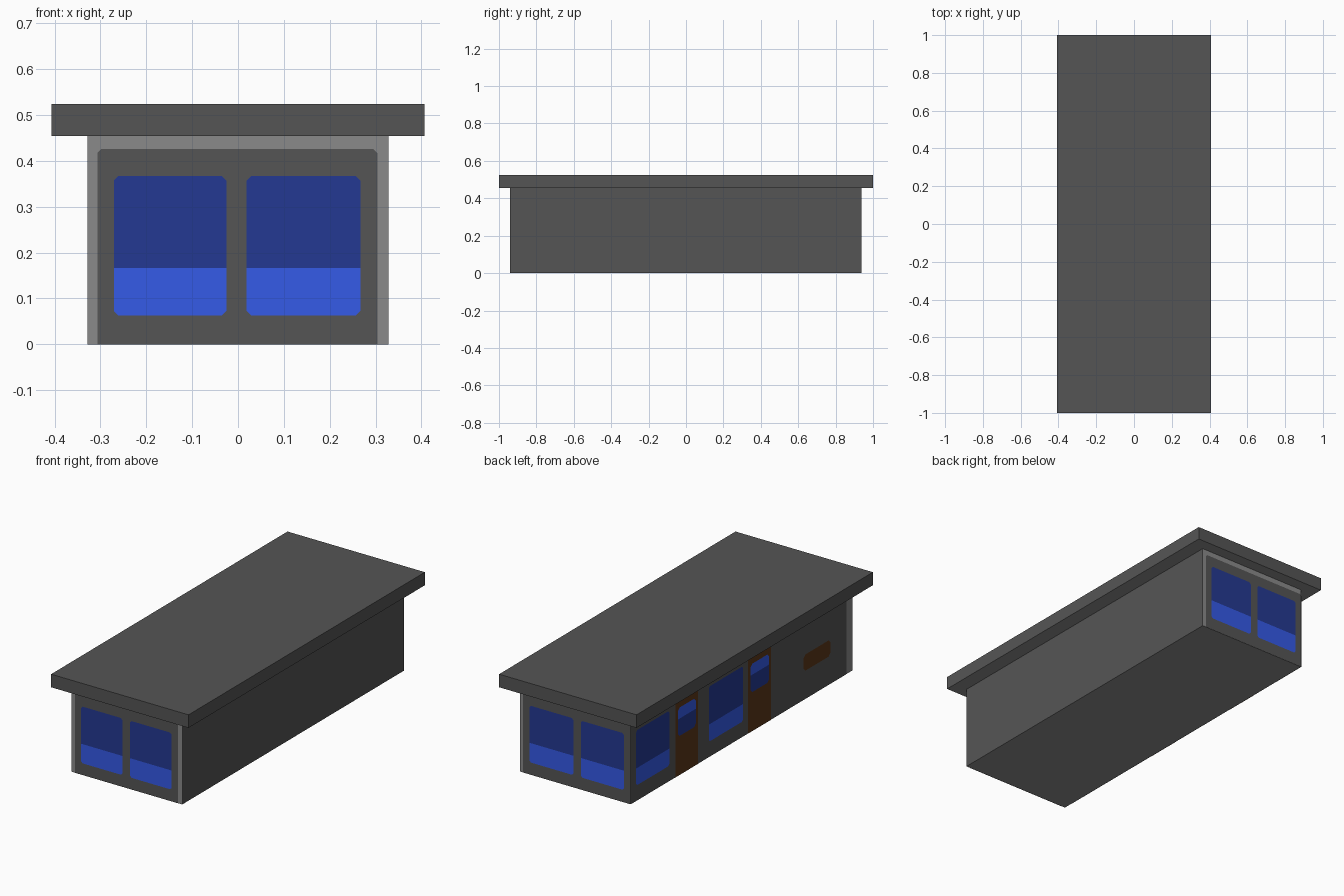
import bpy, bmesh
from mathutils import Vector

if "Cube" in bpy.data.objects:
    bpy.data.objects.remove(bpy.data.objects["Cube"])


def lin(c):
    return c / 12.92 if c <= 0.04045 else ((c + 0.055) / 1.055) ** 2.4


def material(name, hexcode):
    m = bpy.data.materials.new(name)
    rgb = [lin(int(hexcode[i:i + 2], 16) / 255) for i in (0, 2, 4)]
    m.diffuse_color = (*rgb, 1)
    m.use_nodes = True
    m.node_tree.nodes["Principled BSDF"].inputs["Base Color"].default_value = m.diffuse_color
    return m


DARK = material("dark_grey", "555555")
GREY = material("light_grey", "8A8A8A")
NAVY = material("dark_glass", "243992")
BLUE = material("bright_glass", "365CEB")
BROWN = material("brown_wood", "5B3718")

# Body extents
BX, BY0, BY1, BZ = 0.328, -0.94, 0.937, 0.454
# wall name -> outward normal, plane position
WALLS = {"front": (Vector((0, -1, 0)), -BY0),
         "back": (Vector((0, 1, 0)), BY1),
         "left": (Vector((-1, 0, 0)), BX)}
DOWN = Vector((0, 0, -1))


def finish(name, bm, mats):
    me = bpy.data.meshes.new(name)
    bm.to_mesh(me)
    bm.free()
    for m in mats:
        me.materials.append(m)
    ob = bpy.data.objects.new(name, me)
    bpy.context.collection.objects.link(ob)
    return ob


def box(name, x0, x1, y0, y1, z0, z1, light_sides):
    """Dark box whose faces looking along light_sides are light grey."""
    bm = bmesh.new()
    bmesh.ops.create_cube(bm, size=1)
    for v in bm.verts:
        v.co = Vector(((x0 + x1) / 2 + v.co.x * (x1 - x0),
                       (y0 + y1) / 2 + v.co.y * (y1 - y0),
                       (z0 + z1) / 2 + v.co.z * (z1 - z0)))
    bm.normal_update()
    for f in bm.faces:
        if any(f.normal.dot(n) > 0.9 for n in light_sides):
            f.material_index = 1
    return finish(name, bm, [DARK, GREY])


def plate(name, wall, u0, u1, z0, z1, layer, mats, cut=0.0, base_cut=True, split=None):
    """Thin painted panel with clipped corners, optionally two-tone at height split."""
    n, dist = WALLS[wall]
    b = cut if base_cut else 0.0
    outline = [(u0 + b, z0), (u1 - b, z0), (u1, z0 + b), (u1, z1 - cut),
               (u1 - cut, z1), (u0 + cut, z1), (u0, z1 - cut), (u0, z0 + b)]
    off = n * (dist + 0.001 * layer)
    along = Vector((0, 1, 0)) if wall == "left" else Vector((1, 0, 0))
    bm = bmesh.new()
    bm.faces.new([bm.verts.new(off + along * u + Vector((0, 0, z))) for u, z in outline])
    bmesh.ops.remove_doubles(bm, verts=bm.verts[:], dist=1e-5)
    if split is not None:
        bmesh.ops.bisect_plane(bm, geom=bm.verts[:] + bm.edges[:] + bm.faces[:],
                               plane_co=(0, 0, split), plane_no=(0, 0, 1))
    bm.normal_update()
    for f in bm.faces:
        if f.normal.dot(n) < 0:
            f.normal_flip()
        if split is not None and f.calc_center_median().z > split:
            f.material_index = 1
    return finish(name, bm, mats)


# Main volumes, light underneath
box("body", -BX, BX, BY0, BY1, 0, BZ, [n for n, _ in WALLS.values()] + [DOWN])
box("flat_roof", -0.407, 0.407, -1, 1, BZ, 0.524, [DOWN])

# Dark wall panels leaving light trim at the edges
plate("front_panel", "front", -0.307, 0.304, 0, 0.426, 1, [DARK], 0.009, False)
plate("back_panel", "back", -BX, 0.308, 0, 0.426, 1, [DARK], 0.009, False)
plate("left_panel", "left", -0.888, BY1, 0, 0.426, 1, [DARK], 0.009, False)

# Large two-tone windows
WINDOWS = [("front", -0.271, -0.025, 0.063, 0.367, 0.166),
           ("front", 0.019, 0.267, 0.063, 0.367, 0.166),
           ("back", -0.29, -0.034, 0.066, 0.37, 0.17),
           ("back", 0.009, 0.271, 0.066, 0.37, 0.17),
           ("left", 0.612, 0.893, 0.083, 0.378, 0.175),
           ("left", -0.012, 0.278, 0.083, 0.378, 0.175)]
for i, (wall, u0, u1, z0, z1, s) in enumerate(WINDOWS):
    plate(f"{wall}_window_{i}", wall, u0, u1, z0, z1, 2, [BLUE, NAVY], 0.01, split=s)

# Side doors with glazed upper part
for i, (u0, u1) in enumerate([(0.369, 0.56), (-0.25, -0.055)]):
    plate(f"door_{i}", "left", u0, u1, 0, 0.405, 2, [BROWN])
    plate(f"door_glass_{i}", "left", u0 + 0.02, u1 - 0.018, 0.21, 0.362, 3,
          [NAVY, BLUE], 0.015, split=0.303)

# Wooden notice board
plate("notice_board", "left", -0.751, -0.524, 0.152, 0.239, 2, [BROWN], 0.016)
